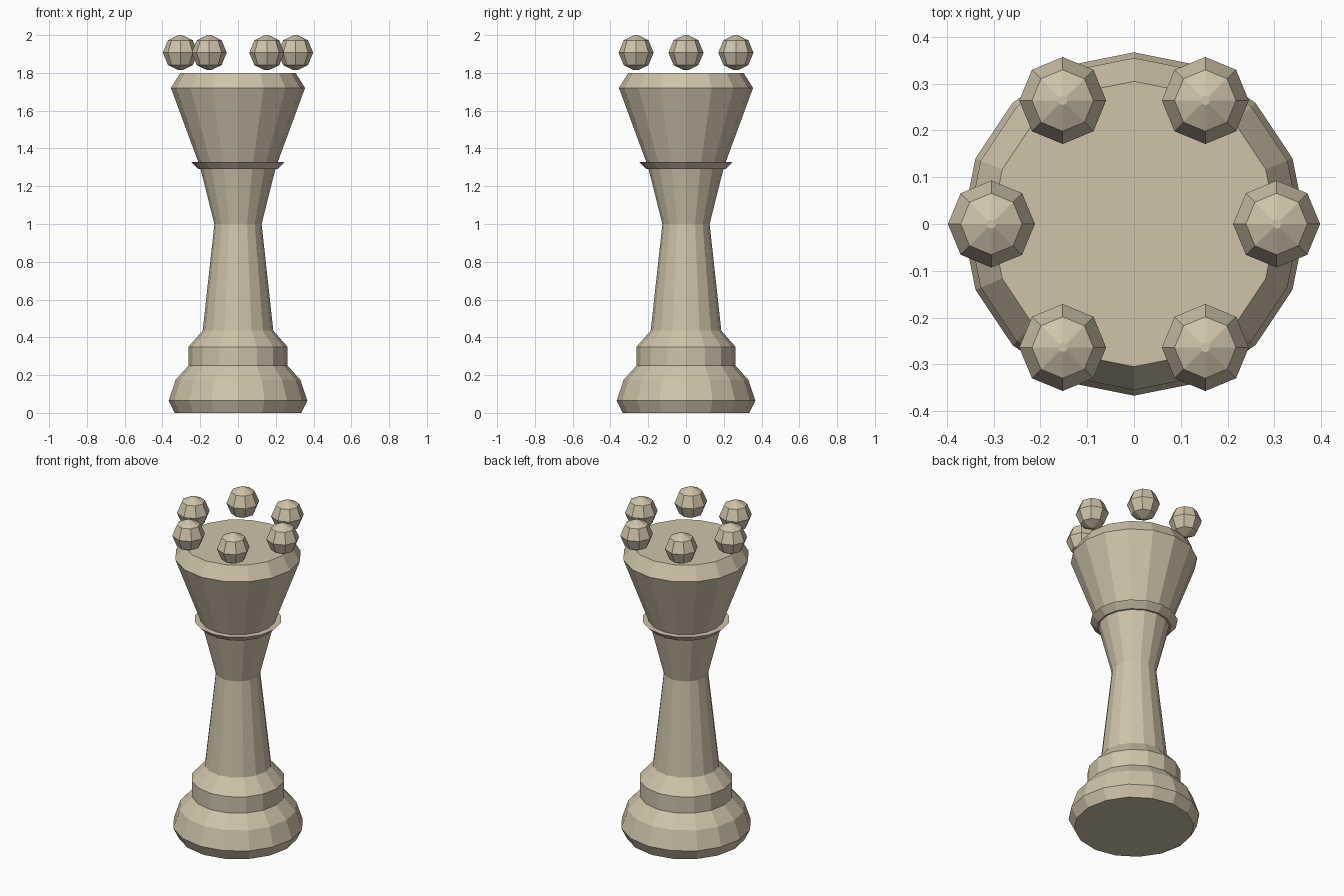
import bpy, bmesh, math

if "Cube" in bpy.data.objects:
    bpy.data.objects.remove(bpy.data.objects["Cube"])

mat = bpy.data.materials.new("warm ivory")
mat.diffuse_color = (0.62, 0.54, 0.40, 1)
mat.use_nodes = True
mat.node_tree.nodes["Principled BSDF"].inputs["Base Color"].default_value = mat.diffuse_color


def lathe(name, profile, sides, loc=(0, 0, 0)):
    """Closed flat-shaded solid turned from (radius, height) points."""
    bm = bmesh.new()
    rings = []
    for r, z in profile:
        rings.append([bm.verts.new((r * math.cos(2 * math.pi * i / sides),
                                    r * math.sin(2 * math.pi * i / sides), z))
                      for i in range(sides)])
    for a, b in zip(rings, rings[1:]):
        for i in range(sides):
            j = (i + 1) % sides
            bm.faces.new((a[i], a[j], b[j], b[i]))
    bm.faces.new(rings[0][::-1])
    bm.faces.new(rings[-1])
    me = bpy.data.meshes.new(name)
    bm.to_mesh(me)
    bm.free()
    me.materials.append(mat)
    ob = bpy.data.objects.new(name, me)
    ob.location = loc
    bpy.context.collection.objects.link(ob)
    return ob


# Turned body: base, step, stem, collar and flared cup
lathe("body", [
    (0.335, 0.0), (0.367, 0.065), (0.33, 0.175), (0.265, 0.247),
    (0.262, 0.25), (0.262, 0.35), (0.187, 0.435), (0.125, 1.0),
    (0.198, 1.29), (0.208, 1.29), (0.245, 1.327), (0.21, 1.327),
    (0.355, 1.72), (0.305, 1.80)], 16)

# Crown: six beads hovering over the rim
R = 0.093
bead = [(0.01, -R), (R * 0.707, -R * 0.707), (R, 0),
        (R * 0.707, R * 0.707), (0.01, R)]
for k in range(6):
    a = math.radians(60 * k)
    lathe(f"crown_bead_{k + 1}", bead, 8,
          (0.305 * math.cos(a), 0.305 * math.sin(a), 1.907))
